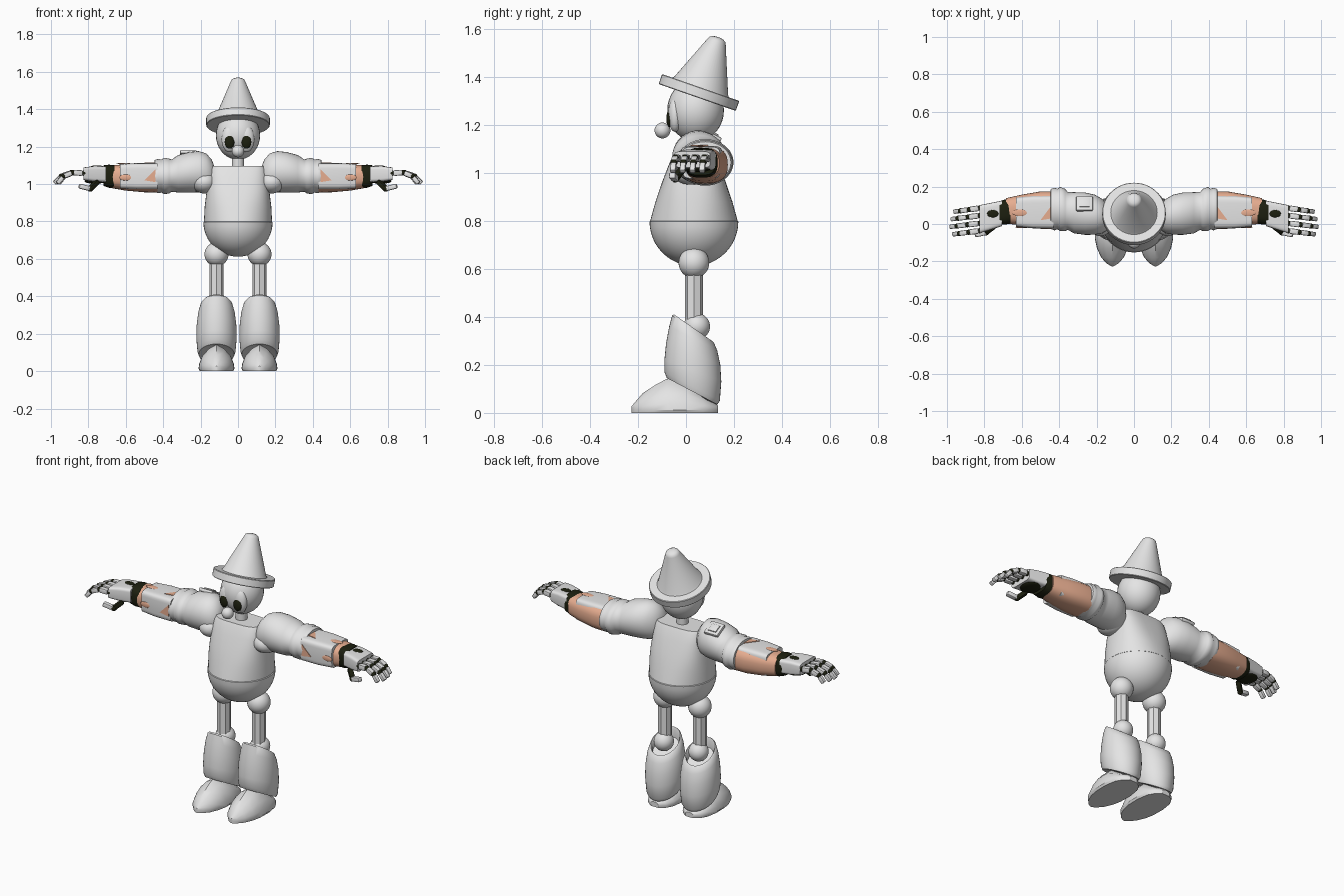
import bpy, bmesh, math
from math import sin, cos, pi, radians
from mathutils import Vector, Matrix

cube = bpy.data.objects.get("Cube")
if cube:
    bpy.data.objects.remove(cube)


def material(name, rgb):
    m = bpy.data.materials.new(name)
    m.use_nodes = True
    m.diffuse_color = (*rgb, 1)
    m.node_tree.nodes["Principled BSDF"].inputs["Base Color"].default_value = (*rgb, 1)
    return m


grey = material("light_grey", (0.78, 0.78, 0.78))
peach = material("peach", (0.80, 0.42, 0.28))
black = material("olive_black", (0.012, 0.014, 0.005))


def add_object(name, bm, mat, angle):
    bmesh.ops.recalc_face_normals(bm, faces=bm.faces)
    me = bpy.data.meshes.new(name)
    bm.to_mesh(me)
    me.materials.append(mat)
    me.shade_smooth()
    me.set_sharp_from_angle(angle=radians(angle))
    bpy.context.collection.objects.link(bpy.data.objects.new(name, me))


def finish(name, bm, mat, pair=False, angle=40):
    """Make one object, or a left one and its mirrored right one."""
    add_object("left_" + name if pair else name, bm, mat, angle)
    if pair:
        bmesh.ops.scale(bm, vec=(-1, 1, 1), verts=bm.verts)
        add_object("right_" + name, bm, mat, angle)
    bm.free()


def loft(name, rings, mat, pair=False, angle=40):
    bm = bmesh.new()
    loops = [[bm.verts.new(p) for p in ring] for ring in rings]
    n = len(loops[0])
    for a, b in zip(loops, loops[1:]):
        for i in range(n):
            j = (i + 1) % n
            bm.faces.new((a[i], a[j], b[j], b[i]))
    bm.faces.new(loops[0])
    bm.faces.new(loops[-1])
    finish(name, bm, mat, pair, angle)


def ball(name, loc, radii, mat, pair=False):
    bm = bmesh.new()
    bmesh.ops.create_uvsphere(bm, u_segments=32, v_segments=18, radius=1,
                              matrix=Matrix.Translation(loc) @ Matrix.Diagonal((*radii, 1)))
    finish(name, bm, mat, pair)


def block(name, matrix, size, mat, pair=False, bevel=0.006):
    bm = bmesh.new()
    bmesh.ops.create_cube(bm, size=1, matrix=Matrix.Diagonal((*size, 1)))
    bmesh.ops.bevel(bm, geom=bm.edges[:], offset=bevel, segments=2, affect='EDGES', profile=0.5)
    bm.transform(matrix)
    finish(name, bm, mat, pair)


def bar(name, p, q, width, height, mat):
    p, q = Vector(p), Vector(q)
    turn = (q - p).to_track_quat('X', 'Z').to_matrix().to_4x4()
    block(name, Matrix.Translation((p + q) / 2) @ turn, ((q - p).length, width, height), mat, True)


def turned(profile, matrix, n=48):
    """Rings of a lathe profile of (radius, height)."""
    return [[matrix @ Vector((r * cos(2 * pi * i / n), r * sin(2 * pi * i / n), h))
             for i in range(n)] for r, h in profile]


def arm_rings(stations, power=2, n=36):
    """Rings across the arm from (x, y, z, radius_y, radius_z)."""
    out = []
    for x, y, z, ry, rz in stations:
        ring = []
        for i in range(n):
            c, s = cos(2 * pi * i / n), sin(2 * pi * i / n)
            e = 2 / power
            ring.append((x, y + ry * math.copysign(abs(c) ** e, c),
                         z + rz * math.copysign(abs(s) ** e, s)))
        out.append(ring)
    return out


# Torso: round at the waist, a flattened rounded block at the shoulders
MID = 0.033
torso = []
for z, hx, hy, power in [(0.8, 0.182, 0.182, 2), (0.88, 0.178, 0.16, 2.3), (0.96, 0.168, 0.133, 2.8),
                         (1.03, 0.157, 0.106, 3.2), (1.08, 0.149, 0.085, 3.5), (1.096, 0.14, 0.076, 3.5)]:
    e = 2 / power
    torso.append([(hx * math.copysign(abs(cos(t)) ** e, cos(t)),
                   MID + hy * math.copysign(abs(sin(t)) ** e, sin(t)), z)
                  for t in [2 * pi * i / 48 for i in range(48)]])
loft("torso", torso, grey)
bowl = [(0.175, 0.005), (0.185, 0)] + [(0.185 * cos(a), -0.185 * sin(a))
                                     for a in [pi / 2 * k / 12 for k in range(1, 12)]] + [(0.004, -0.185)]
loft("belly_bowl", turned(bowl, Matrix.Translation((0, MID, 0.797))), grey)
loft("neck", turned([(0.032, 1.08), (0.032, 1.15)], Matrix.Translation((0, MID, 0))), grey)

# Head and face
ball("head", (0, 0.04, 1.26), (0.118, 0.118, 0.13), grey)
ball("nose", (0, -0.098, 1.176), (0.033, 0.033, 0.033), grey)
ball("eye_white", (0.046, -0.045, 1.24), (0.042, 0.03, 0.07), grey, True)
ball("pupil", (0.045, -0.068, 1.225), (0.026, 0.014, 0.036), black, True)

# Hat, tipped backwards
tilt = Matrix.Translation((0, 0.054, 1.334)) @ Matrix.Rotation(radians(-19.2), 4, 'X')
loft("hat_brim", turned([(0.11, -0.022), (0.167, -0.022), (0.17, -0.019), (0.17, 0.019),
                         (0.167, 0.022), (0.11, 0.022)], tilt), grey)
loft("hat_cone", turned([(0.126, 0.02), (0.118, 0.03), (0.04, 0.224), (0.035, 0.234),
                         (0.024, 0.241), (0.01, 0.244)], tilt), grey)

# Legs
LEG = 0.115
ball("hip_ball", (LEG, MID, 0.625), (0.064, 0.064, 0.064), grey, True)
loft("thigh_post", turned([(0.038, 0.36), (0.038, 0.59)], Matrix.Translation((LEG, MID, 0)), 8), grey, True, 20)
ball("knee_ball", (LEG, 0.045, 0.36), (0.055, 0.055, 0.055), grey, True)
shin = []
for yf, zf, yb, zb, w in [(-0.03, 0.13, 0.1, 0.045, 0.07), (-0.08, 0.145, 0.13, 0.035, 0.095),
                          (-0.09, 0.17, 0.141, 0.05, 0.102), (-0.09, 0.22, 0.147, 0.13, 0.108),
                          (-0.083, 0.29, 0.143, 0.2, 0.106), (-0.07, 0.36, 0.13, 0.26, 0.098),
                          (-0.058, 0.405, 0.115, 0.295, 0.086), (-0.05, 0.41, 0.108, 0.3, 0.08),
                          (-0.045, 0.395, 0.1, 0.29, 0.073), (-0.045, 0.35, 0.1, 0.26, 0.072)]:
    shin.append([(LEG + w * sin(t), (yf + yb) / 2 + (yf - yb) / 2 * cos(t),
                  (zf + zb) / 2 + (zf - zb) / 2 * cos(t)) for t in [2 * pi * i / 40 for i in range(40)]])
loft("shin_shell", shin, grey, True)

# Pointed shoes with a ridge along the top
shoe = []
for y, w, h in [(-0.226, 0.006, 0.028), (-0.212, 0.03, 0.045), (-0.18, 0.06, 0.082), (-0.13, 0.083, 0.115),
                (-0.08, 0.094, 0.142), (0, 0.096, 0.14), (0.07, 0.084, 0.08), (0.11, 0.06, 0.05), (0.133, 0.025, 0.03)]:
    half = [(0.93 * w, 0), (w, 0.012), (0.97 * w, 0.02 + 0.15 * (h - 0.02)), (0.8 * w, 0.02 + 0.5 * (h - 0.02)),
            (0.42 * w, 0.02 + 0.82 * (h - 0.02))]
    shoe.append([(LEG + x, y, z) for x, z in half] + [(LEG, y, h)]
                + [(LEG - x, y, z) for x, z in reversed(half)])
loft("shoe", shoe, grey, True, 32)

# Puffed sleeves with rolled cuffs
sleeve = [(0.125, 0.03, 1.04, 0.04, 0.05), (0.14, 0.035, 1.05, 0.065, 0.08), (0.17, 0.042, 1.062, 0.092, 0.102),
          (0.21, 0.05, 1.066, 0.107, 0.11), (0.26, 0.055, 1.063, 0.113, 0.108), (0.32, 0.06, 1.055, 0.11, 0.1),
          (0.355, 0.07, 1.045, 0.101, 0.086), (0.368, 0.075, 1.043, 0.113, 0.093), (0.395, 0.08, 1.043, 0.118, 0.097),
          (0.41, 0.08, 1.043, 0.108, 0.088), (0.425, 0.08, 1.043, 0.114, 0.092), (0.445, 0.08, 1.043, 0.107, 0.086),
          (0.446, 0.08, 1.043, 0.09, 0.075)]
loft("sleeve", arm_rings(sleeve), grey, True, 60)
ball("shoulder_joint", (0.18, 0.02, 1.01), (0.07, 0.085, 0.06), grey, True)
patch = Matrix.Translation((-0.265, 0.108, 1.155)) @ Matrix.Rotation(radians(-28), 4, 'X')
block("sleeve_patch", patch, (0.09, 0.085, 0.02), grey)
block("sleeve_patch_panel", patch @ Matrix.Translation((0, 0, 0.01)), (0.055, 0.05, 0.012), grey, bevel=0.004)

# Forearm: worn core under a squared shell
loft("forearm_core", arm_rings([(0.43, 0.08, 1.033, 0.094, 0.078), (0.5, 0.08, 1.033, 0.094, 0.077),
                                (0.6, 0.075, 1.035, 0.082, 0.07), (0.685, 0.07, 1.04, 0.068, 0.06)], 2.6), peach, True)
loft("forearm_shell", arm_rings([(0.43, 0.064, 1.042, 0.088, 0.07), (0.54, 0.064, 1.042, 0.087, 0.07),
                                 (0.63, 0.064, 1.042, 0.078, 0.066)], 6), grey, True)
ball("shell_wear_top", (0.61, 0.06, 1.109), (0.04, 0.018, 0.004), peach, True)
ball("shell_wear_front", (0.6, -0.017, 1.035), (0.035, 0.005, 0.016), peach, True)


def wear_spike(name, spots, offset):
    loft(name, [spots, [Vector(p) + Vector(offset) for p in spots]], peach, True)


wear_spike("cuff_wear_top", [(0.44, 0.03, 1.108), (0.44, 0.1, 1.108), (0.5, 0.02, 1.108)], (0, 0, 0.007))
wear_spike("cuff_wear_front", [(0.44, -0.021, 1.01), (0.44, -0.021, 1.08), (0.5, -0.021, 1.02)], (0, -0.006, 0))

# Wrist and palm
loft("wrist_band", arm_rings([(0.66, 0.066, 1.04, 0.064, 0.06), (0.69, 0.064, 1.042, 0.067, 0.062),
                              (0.72, 0.06, 1.045, 0.062, 0.055)], 3), black, True)
loft("palm", arm_rings([(0.705, 0.057, 1.052, 0.068, 0.043), (0.77, 0.04, 1.054, 0.072, 0.042),
                        (0.825, 0.026, 1.055, 0.075, 0.034)], 6), grey, True)
ball("palm_pad", (0.765, 0.04, 1.014), (0.055, 0.06, 0.012), black, True)
ball("palm_spot", (0.755, 0.055, 1.095), (0.03, 0.02, 0.005), black, True)

# Jointed fingers curling down, and the thumb
for finger, y, reach in [("little", 0.085, 0.86), ("ring", 0.045, 0.96), ("middle", 0.004, 1.0), ("index", -0.036, 0.9)]:
    path = [(0.825 + dx * reach, y - 0.12 * dx, z)
            for dx, z in [(0, 1.058), (0.065, 1.062), (0.12, 1.042), (0.158, 1.002)]]
    for k in range(3):
        a, b = Vector(path[k]), Vector(path[k + 1])
        bar(f"{finger}_finger_{k + 1}", a.lerp(b, 0.12), a.lerp(b, 0.95), 0.03 - 0.003 * k, 0.03 - 0.003 * k, grey)
        ball(f"{finger}_knuckle_{k + 1}", path[k], (0.014, 0.014, 0.014), black, True)
thumb = [(0.75, -0.015, 1.015), (0.79, -0.045, 0.975), (0.85, -0.058, 0.99)]
for k in range(2):
    bar(f"thumb_{k + 1}", thumb[k], thumb[k + 1], 0.028, 0.026, black if k == 0 else grey)
ball("thumb_knuckle", thumb[1], (0.016, 0.016, 0.016), black, True)
